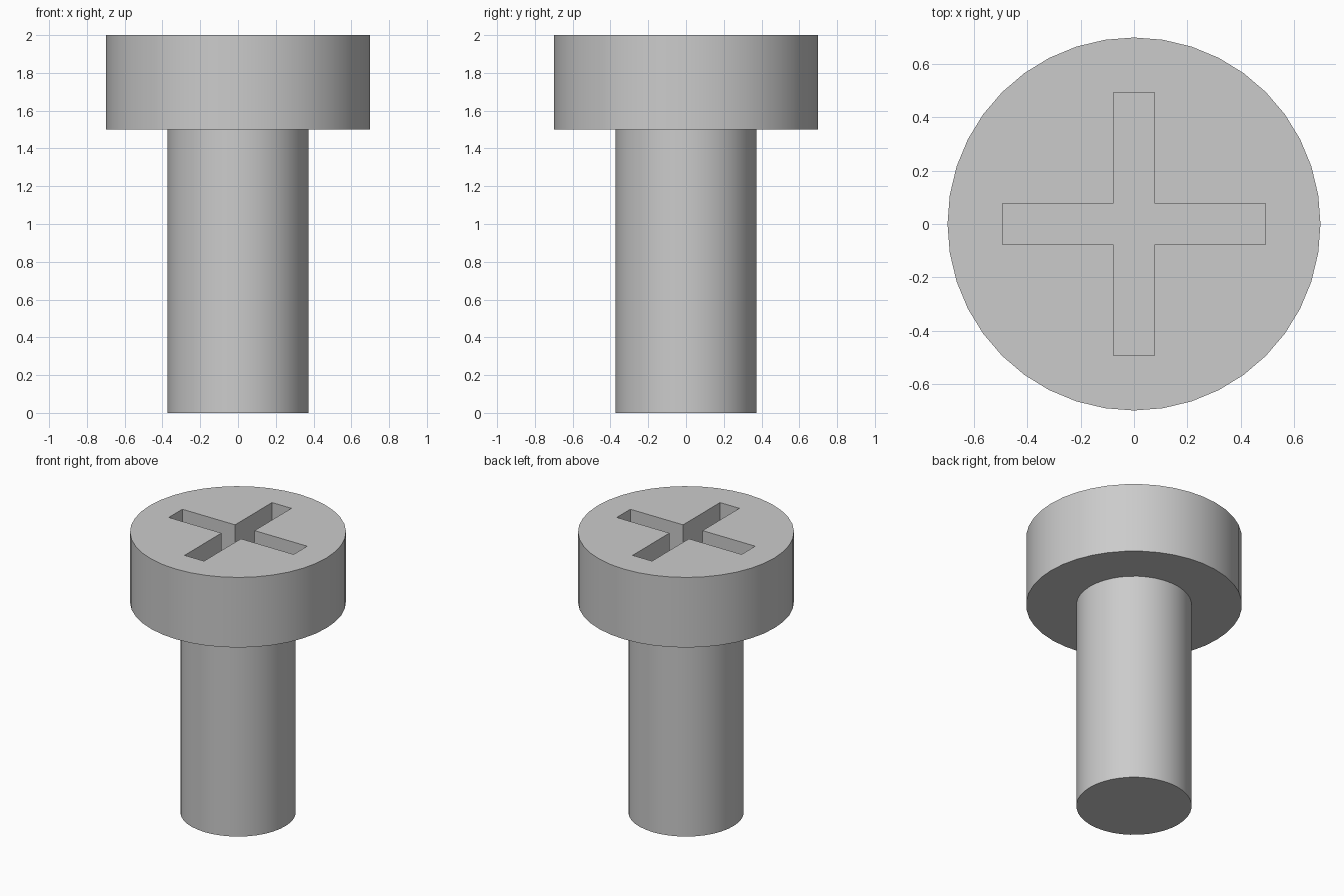
import bpy
import math

cube = bpy.data.objects.get("Cube")
if cube:
    bpy.data.objects.remove(cube, do_unlink=True)

# One plain grey metal
grey = bpy.data.materials.new("grey_metal")
grey.use_nodes = True
colour = (0.6, 0.6, 0.6, 1)
grey.diffuse_color = colour
grey.node_tree.nodes["Principled BSDF"].inputs["Base Color"].default_value = colour


def cylinder(name, radius, bottom, top, sides):
    bpy.ops.mesh.primitive_cylinder_add(
        vertices=sides, radius=radius, depth=top - bottom,
        location=(0, 0, (top + bottom) / 2))
    obj = bpy.context.object
    obj.name = name
    obj.data.materials.append(grey)
    return obj


def cut_slot(target, name, size, z):
    bpy.ops.mesh.primitive_cube_add(size=1, location=(0, 0, z))
    cutter = bpy.context.object
    cutter.name = name
    cutter.scale = size
    cutter.data.materials.append(grey)
    bpy.context.view_layer.update()
    mod = target.modifiers.new(name, "BOOLEAN")
    mod.operation = "DIFFERENCE"
    mod.solver = "EXACT"
    mod.object = cutter
    bpy.context.view_layer.objects.active = target
    bpy.ops.object.modifier_apply(modifier=name)
    bpy.data.objects.remove(cutter, do_unlink=True)


# Shank and head
shank = cylinder("shank", 0.373, 0, 1.5, 40)
head = cylinder("head", 0.698, 1.5, 2, 40)

# Cross recess in the top of the head
length, width, depth = 0.985, 0.153, 0.25
cut_slot(head, "slot_across", (length, width, depth * 2), 2)
cut_slot(head, "slot_along", (width, length, depth * 2), 2)

# Smooth round walls with sharp rims
for part in (shank, head):
    bpy.ops.object.select_all(action="DESELECT")
    part.select_set(True)
    bpy.context.view_layer.objects.active = part
    bpy.ops.object.shade_smooth_by_angle(angle=math.radians(30))
